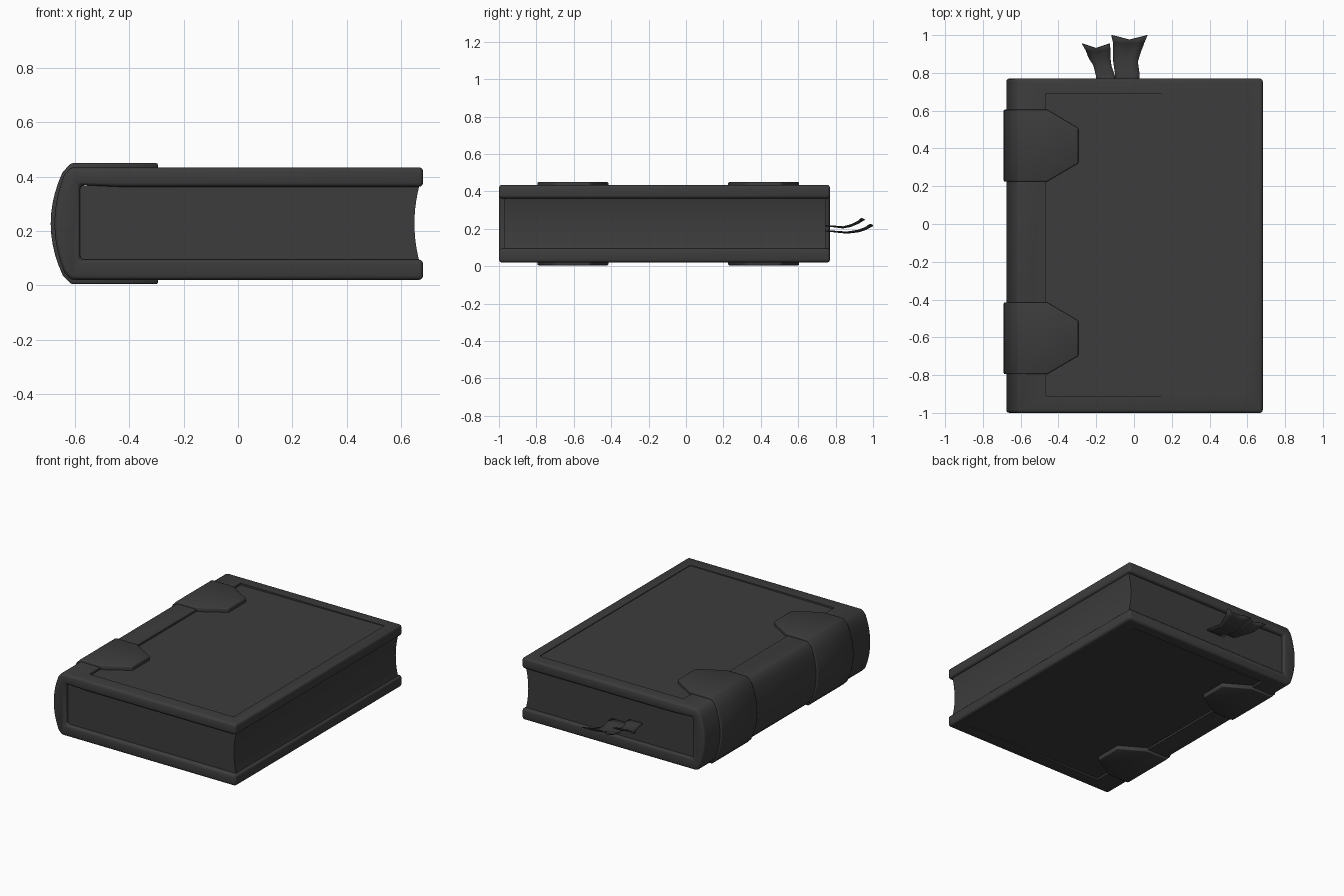
import bpy, bmesh, math
from mathutils import Vector

cube = bpy.data.objects.get("Cube")
if cube:
    bpy.data.objects.remove(cube, do_unlink=True)

leather = bpy.data.materials.new("dark_grey")
leather.use_nodes = True
colour = (0.045, 0.045, 0.045, 1)
leather.diffuse_color = colour
leather.node_tree.nodes["Principled BSDF"].inputs["Base Color"].default_value = colour

MID = 0.2275  # height of the book's middle plane


def make(name, bm):
    bmesh.ops.recalc_face_normals(bm, faces=bm.faces)
    me = bpy.data.meshes.new(name)
    bm.to_mesh(me)
    bm.free()
    me.materials.append(leather)
    ob = bpy.data.objects.new(name, me)
    bpy.context.collection.objects.link(ob)
    return ob


def extrude_profile(name, points, y0, y1):
    """Solid from an (x, z) outline, swept along y."""
    bm = bmesh.new()
    face = bm.faces.new([bm.verts.new((x, y0, z)) for x, z in points])
    new = bmesh.ops.extrude_face_region(bm, geom=[face])["geom"]
    verts = [v for v in new if isinstance(v, bmesh.types.BMVert)]
    bmesh.ops.translate(bm, verts=verts, vec=(0, y1 - y0, 0))
    return make(name, bm)


def strip(name, rows):
    """Ribbon of quads from rows of points."""
    bm = bmesh.new()
    grid = [[bm.verts.new(p) for p in row] for row in rows]
    for a, b in zip(grid, grid[1:]):
        for i in range(len(a) - 1):
            bm.faces.new((a[i], a[i + 1], b[i + 1], b[i]))
    return make(name, bm)


def bevel(ob, width, segments=3):
    mod = ob.modifiers.new("bevel", "BEVEL")
    mod.width, mod.segments = width, segments
    mod.limit_method, mod.angle_limit = "ANGLE", math.radians(32)


def smooth(ob):
    bpy.ops.object.select_all(action="DESELECT")
    ob.select_set(True)
    bpy.context.view_layer.objects.active = ob
    bpy.ops.object.shade_smooth_by_angle(angle=math.radians(35))


def spine_arc(edge_x, bulge, half, n=10):
    """Curved back from top to bottom."""
    return [(edge_x - bulge * (1 - t * t), MID + half * t)
            for t in (1 - 2 * i / n for i in range(n + 1))]


# Cover: boards and rounded spine in one wrapped outline
outer = [(0.682, 0.435), (-0.615, 0.435)] + spine_arc(-0.64, 0.036, 0.18)
outer += [(-0.615, 0.02), (0.682, 0.02)]
inner = [(0.682, 0.095), (-0.582, 0.095), (-0.582, 0.37), (-0.44, 0.363), (0.682, 0.363)]
cover = extrude_profile("cover", outer + inner, -1.0, 0.77)
bevel(cover, 0.016)

# Sunken panels in both boards, deeper towards the spine
for side in (1, -1):
    shape = [(-0.465, 0.195), (0.605, 0.203), (0.605, 0.3), (-0.465, 0.3)]
    cutter = extrude_profile("panel_cutter", [(x, MID + side * z) for x, z in shape], -0.91, 0.69)
    cutter.hide_render = True
    mod = cover.modifiers.new("panel", "BOOLEAN")
    mod.operation, mod.solver, mod.object = "DIFFERENCE", "EXACT", cutter
    bpy.context.view_layer.objects.active = cover
    for m in [m.name for m in cover.modifiers]:
        bpy.ops.object.modifier_apply(modifier=m)
    bpy.data.objects.remove(cutter, do_unlink=True)
smooth(cover)

# Page block with hollow fore edge
fore = [(0.668 - 0.018 * (1 - t * t), MID + 0.14 * t) for t in (i / 5 - 1 for i in range(11))]
pages = extrude_profile("pages", fore + [(-0.6, MID + 0.14), (-0.6, MID - 0.14)], -0.972, 0.745)
smooth(pages)

# Straps wrapped around the spine, with tapered ends
HALF, TIP = 0.19, 0.093
path = [(-0.295, 0.45, TIP), (-0.46, 0.45, HALF), (-0.615, 0.45, HALF)]
path += [(x, z, HALF) for x, z in spine_arc(-0.646, 0.044, 0.19)]
path += [(x, 2 * MID - z, w) for x, z, w in reversed(path[:3])]
for name, cy in (("front_strap", -0.605), ("back_strap", 0.415)):
    strap = strip(name, [[(x, cy - w, z), (x, cy + w, z)] for x, z, w in path])
    # Thicken inwards, towards the book's middle
    centre = Vector((0, cy, MID))
    face = strap.data.polygons[0]
    outward = face.normal.dot(face.center - centre) > 0
    mod = strap.modifiers.new("thickness", "SOLIDIFY")
    mod.thickness, mod.offset = 0.035, -1 if outward else 1
    bevel(strap, 0.006, 2)
    smooth(strap)


# Ribbon bookmarks: rows of (y, left x, right x, z), ending in a forked tip
def ribbon(name, rows, notch, lift):
    pts = []
    for i, (y, x0, x1, z) in enumerate(rows):
        last = i == len(rows) - 1
        row = []
        for k in range(5):
            t = k / 4
            dip = notch * (1 - abs(2 * t - 1)) if last else 0
            wave = lift * math.sin(t * math.tau) * i / len(rows)
            row.append((x0 + (x1 - x0) * t, y - dip, z + wave))
        pts.append(row)
    ob = strip(name, pts)
    mod = ob.modifiers.new("thickness", "SOLIDIFY")
    mod.thickness, mod.offset = 0.006, 0
    smooth(ob)


ribbon("wide_ribbon", [(0.72, -0.10, 0.03, 0.19), (0.78, -0.10, 0.03, 0.186),
                       (0.85, -0.11, 0.02, 0.18), (0.91, -0.11, 0.04, 0.188),
                       (0.95, -0.11, 0.055, 0.202), (0.99, -0.12, 0.072, 0.218)], 0.025, 0.008)
ribbon("narrow_ribbon", [(0.72, -0.20, -0.10, 0.22), (0.78, -0.20, -0.10, 0.214),
                         (0.84, -0.215, -0.12, 0.208), (0.88, -0.24, -0.125, 0.217),
                         (0.92, -0.255, -0.125, 0.235), (0.955, -0.275, -0.128, 0.25)], 0.025, 0.008)
bpy.data.objects["wide_ribbon"].location.y = 0.01
